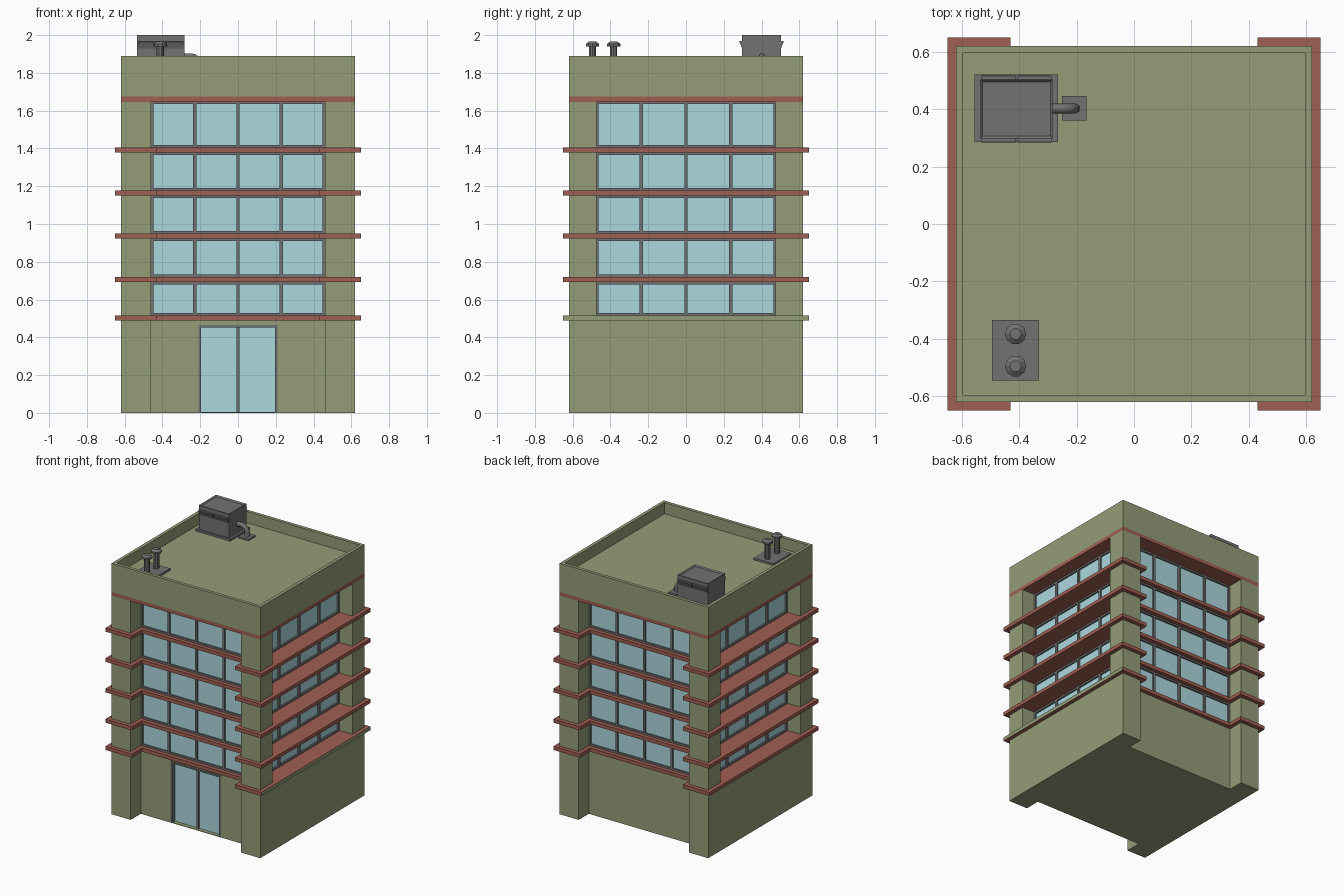
import bpy, bmesh, math

if "Cube" in bpy.data.objects:
    bpy.data.objects.remove(bpy.data.objects["Cube"])


def material(name, rgb):
    m = bpy.data.materials.new(name)
    m.diffuse_color = (*rgb, 1)
    m.use_nodes = True
    m.node_tree.nodes["Principled BSDF"].inputs["Base Color"].default_value = m.diffuse_color
    return m


GREEN = material("green_wall", (0.30, 0.34, 0.19))
BROWN = material("brown_trim", (0.35, 0.115, 0.085))
GLASS = material("glass", (0.41, 0.69, 0.73))
GREY = material("grey_metal", (0.17, 0.17, 0.17))


def finish(name, bm, *mats):
    bmesh.ops.recalc_face_normals(bm, faces=bm.faces)
    me = bpy.data.meshes.new(name)
    bm.to_mesh(me)
    bm.free()
    for m in mats:
        me.materials.append(m)
    ob = bpy.data.objects.new(name, me)
    bpy.context.collection.objects.link(ob)
    return ob


def add_box(bm, x0, x1, y0, y1, z0, z1):
    vs = bmesh.ops.create_cube(bm, size=1)["verts"]
    for v in vs:
        v.co = ((x0 + x1) / 2 + v.co.x * (x1 - x0),
                (y0 + y1) / 2 + v.co.y * (y1 - y0),
                (z0 + z1) / 2 + v.co.z * (z1 - z0))


def boxes(name, mat, *specs):
    bm = bmesh.new()
    for s in specs:
        add_box(bm, *s)
    return finish(name, bm, mat)


def prism_bm(pts, z0, z1):
    bm = bmesh.new()
    f = bm.faces.new([bm.verts.new((x, y, z0)) for x, y in pts])
    ext = bmesh.ops.extrude_face_region(bm, geom=[f])["geom"]
    for v in ext:
        if isinstance(v, bmesh.types.BMVert):
            v.co.z = z1
    bmesh.ops.recalc_face_normals(bm, faces=bm.faces)
    return bm


def plan(w, nx, ny, door=()):
    # square plan with a shallow recess in the front and back
    return [(-w, -w), (-nx, -w), (-nx, -ny), *door, (nx, -ny), (nx, -w), (w, -w),
            (w, w), (nx, w), (nx, ny), (-nx, ny), (-nx, w), (-w, w)]


W = 0.62
# ground floor with doorway, lintel and threshold
doorway = [(-0.21, -0.50), (-0.21, -0.45), (0.21, -0.45), (0.21, -0.50)]
finish("ground_floor", prism_bm(plan(W, 0.46, 0.50, doorway), 0, 0.465), GREEN)
finish("lintel_course", prism_bm(plan(W, 0.46, 0.50), 0.465, 0.488), GREEN)
boxes("threshold", GREEN, (-0.21, 0.21, -0.50, -0.45, 0, 0.004))

# entrance door
boxes("door_glass", GLASS, (-0.2, 0.2, -0.47, -0.45, 0.004, 0.46))
boxes("door_frame", GREY,
      (-0.21, -0.196, -0.505, -0.45, 0.004, 0.465), (0.196, 0.21, -0.505, -0.45, 0.004, 0.465),
      (-0.196, 0.196, -0.505, -0.45, 0.452, 0.465), (-0.008, 0.008, -0.48, -0.45, 0.004, 0.452))

# floor ledges
ledge_bottoms = [0.488, 0.693, 0.922, 1.151, 1.379]
for i, z in enumerate(ledge_bottoms):
    bm = prism_bm(plan(0.65, 0.43, 0.53), z, z + 0.027)
    if i == 0:  # the lowest ledge has a green right edge
        for f in bm.faces:
            if f.normal.x > 0.9 and f.calc_center_median().x > 0.6:
                f.material_index = 1
    finish(f"ledge_{i + 1}", bm, BROWN, GREEN)

# corner pillars
boxes("corner_pillars", GREEN, *[
    (min(sx * 0.46, sx * W), max(sx * 0.46, sx * W),
     min(sy * 0.475, sy * W), max(sy * 0.475, sy * W), 0.515, 1.647)
    for sx in (-1, 1) for sy in (-1, 1)])

# glazing and window frames on four sides
boxes("glazing", GLASS, (-0.503, 0.503, -0.488, 0.488, 0.515, 1.647))
rows = list(zip([z + 0.027 for z in ledge_bottoms], ledge_bottoms[1:] + [1.647]))
for name, axis, sign, half, dist in (("front", 0, -1, 0.46, 0.50), ("back", 0, 1, 0.46, 0.50),
                                     ("left", 1, -1, 0.475, 0.515), ("right", 1, 1, 0.475, 0.515)):
    d0, d1 = sorted((sign * (dist - 0.02), sign * dist))
    bars = []
    for z0, z1 in rows:
        t = 0.013
        bars += [(-half, half, z0, z0 + t), (-half, half, z1 - t, z1),
                 (-half, -half + t, z0 + t, z1 - t), (half - t, half, z0 + t, z1 - t)]
        bars += [(u - 0.009, u + 0.009, z0 + t, z1 - t) for u in (-half / 2, 0, half / 2)]
    boxes(name + "_window_frames", GREY, *[
        (a, b, d0, d1, c, d) if axis == 0 else (d0, d1, a, b, c, d) for a, b, c, d in bars])

# trim band and roof with parapet
boxes("trim_band", BROWN, (-W, W, -W, W, 1.647, 1.674))
bm = bmesh.new()
add_box(bm, -W, W, -W, W, 1.674, 1.89)
top = max(bm.faces, key=lambda f: f.calc_center_median().z)
bmesh.ops.inset_region(bm, faces=[top], thickness=0.035)
R = 1.805
inner = bmesh.ops.extrude_face_region(bm, geom=[top])["geom"]
for v in inner:
    if isinstance(v, bmesh.types.BMVert):
        v.co.z = R
if top.is_valid:
    bm.faces.remove(top)
finish("roof_parapet", bm, GREEN)

# rooftop air unit: base, body, recessed lid
boxes("air_unit_base", GREY, (-0.555, -0.265, 0.285, 0.52, R, R + 0.015))
bm = bmesh.new()
add_box(bm, -0.535, -0.283, 0.297, 0.503, R + 0.015, 2.0)
top = max(bm.faces, key=lambda f: f.calc_center_median().z)
bmesh.ops.inset_region(bm, faces=[top], thickness=0.012)
for v in top.verts:
    v.co.z -= 0.01
finish("air_unit_body", bm, GREY)

# sloped hoods on the front and back of the air unit
bm = bmesh.new()
for y, s in ((0.297, -1), (0.503, 1)):
    for x0, x1 in ((-0.53, -0.413), (-0.405, -0.288)):
        prof = [(y, 1.93), (y + s * 0.014, 1.963), (y + s * 0.012, 1.97), (y, 1.97)]
        ends = [[bm.verts.new((x, a, b)) for a, b in prof] for x in (x0, x1)]
        bm.faces.new(ends[0])
        bm.faces.new(ends[1])
        for i in range(4):
            j = (i + 1) % 4
            bm.faces.new((ends[0][i], ends[0][j], ends[1][j], ends[1][i]))
finish("air_unit_hoods", bm, GREY)

# bent duct and its plate
boxes("duct_plate", GREY, (-0.25, -0.165, 0.36, 0.445, R, R + 0.012))
cu = bpy.data.curves.new("duct", "CURVE")
cu.dimensions = "3D"
cu.bevel_depth = 0.018
cu.bevel_resolution = 1
path = [(-0.29, 1.888)] + [(-0.25 + 0.045 * math.sin(a), 1.843 + 0.045 * math.cos(a))
                           for a in [math.radians(22.5 * k) for k in range(5)]] + [(-0.205, R)]
sp = cu.splines.new("POLY")
sp.points.add(len(path) - 1)
for p, (x, z) in zip(sp.points, path):
    p.co = (x, 0.402, z, 1)
duct = bpy.data.objects.new("duct", cu)
bpy.context.collection.objects.link(duct)
cu.materials.append(GREY)

# two capped vents on a plate
boxes("vent_plate", GREY, (-0.495, -0.33, -0.545, -0.335, R, R + 0.015))
for k, y in enumerate((-0.495, -0.383)):
    bm = bmesh.new()
    rings = []
    for r, z in ((0.02, R + 0.015), (0.02, 1.94), (0.037, 1.94), (0.037, 1.953), (0.02, 1.966)):
        rings.append([bm.verts.new((-0.412 + r * math.cos(i * math.pi / 5),
                                    y + r * math.sin(i * math.pi / 5), z)) for i in range(10)])
    for a, b in zip(rings, rings[1:]):
        for i in range(10):
            j = (i + 1) % 10
            bm.faces.new((a[i], a[j], b[j], b[i]))
    bm.faces.new(rings[-1])
    finish(f"vent_{k + 1}", bm, GREY)
